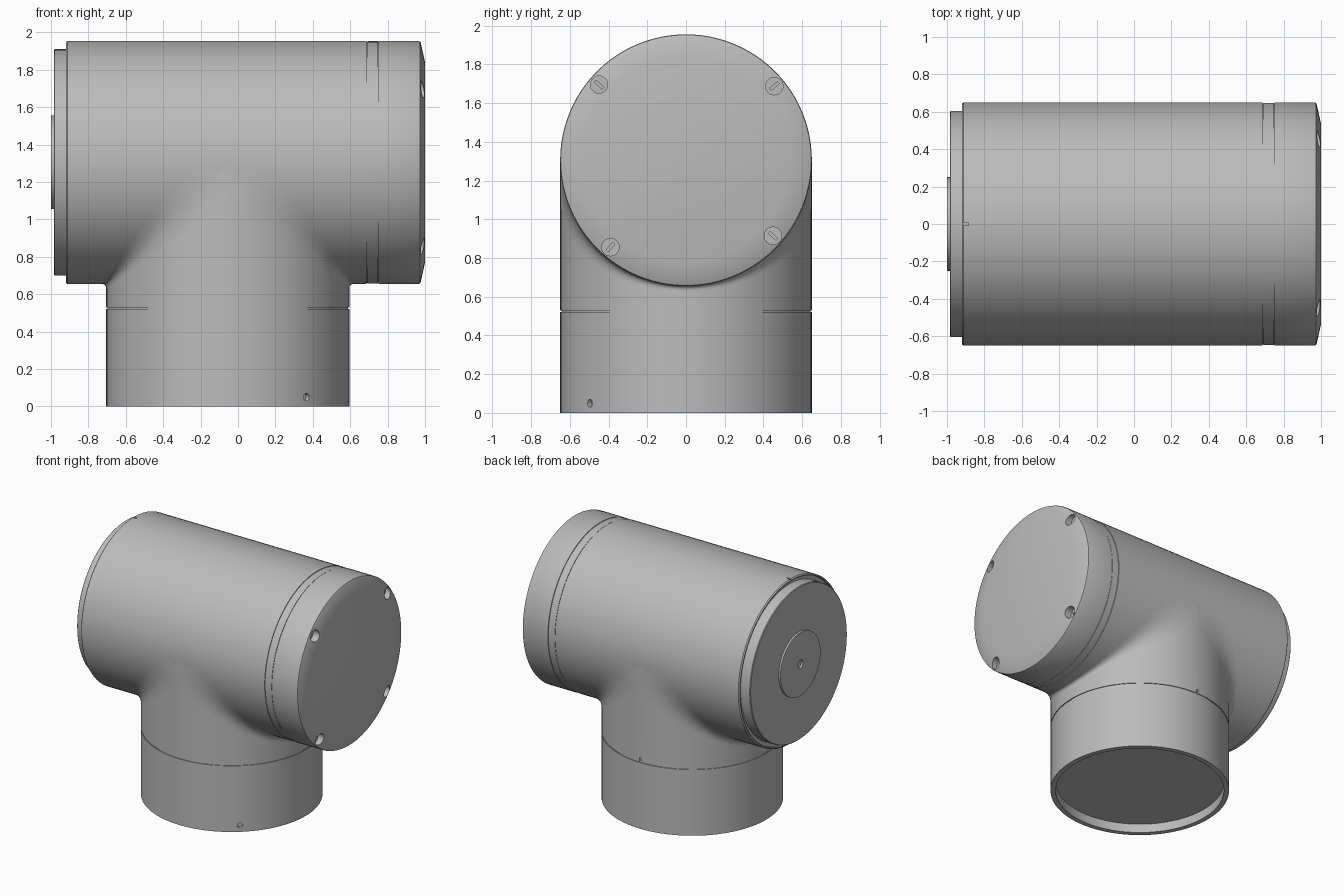
import bpy, bmesh, math
from mathutils import Vector

cube = bpy.data.objects.get("Cube")
if cube:
    bpy.data.objects.remove(cube)

R = 0.65        # radius of both pipes
CX = -0.055     # axis of the upright pipe
CZ = 1.305      # axis of the level pipe
SEG = 96

grey = bpy.data.materials.new("plain grey")
grey.use_nodes = True
COLOUR = (0.5, 0.5, 0.5, 1)
grey.diffuse_color = COLOUR
grey.node_tree.nodes["Principled BSDF"].inputs["Base Color"].default_value = COLOUR


def make_object(name, bm):
    bmesh.ops.recalc_face_normals(bm, faces=bm.faces)
    mesh = bpy.data.meshes.new(name)
    bm.to_mesh(mesh)
    bm.free()
    mesh.materials.append(grey)
    obj = bpy.data.objects.new(name, mesh)
    bpy.context.collection.objects.link(obj)
    return obj


def lathe(name, profile, level):
    """Turn (radius, distance along axis) points about x if level, else z."""
    bm = bmesh.new()
    rings = []
    for r, h in profile:
        ring = []
        for i in range(SEG if r else 1):
            a = math.tau * i / SEG
            u, v = r * math.cos(a), r * math.sin(a)
            ring.append(bm.verts.new((h, u, CZ + v) if level else (CX + u, v, h)))
        rings.append(ring)
    for lo, hi in zip(rings, rings[1:]):
        for i in range(SEG):
            j = (i + 1) % SEG
            if len(lo) == 1:
                bm.faces.new((lo[0], hi[j], hi[i]))
            elif len(hi) == 1:
                bm.faces.new((lo[i], lo[j], hi[0]))
            else:
                bm.faces.new((lo[i], lo[j], hi[j], hi[i]))
    return make_object(name, bm)


def rod(location, direction, radius, depth):
    bpy.ops.mesh.primitive_cylinder_add(vertices=24, radius=radius, depth=depth, location=location)
    obj = bpy.context.object
    obj.rotation_euler = Vector(direction).to_track_quat('Z', 'Y').to_euler()
    return obj


def box(location, size, turn=0):
    bpy.ops.mesh.primitive_cube_add(size=1, location=location, rotation=(turn, 0, 0))
    obj = bpy.context.object
    obj.scale = size
    return obj


def cut(target, cutter):
    cutter.hide_render = True
    mod = target.modifiers.new("cut", 'BOOLEAN')
    mod.operation = 'DIFFERENCE'
    mod.solver = 'EXACT'
    mod.object = cutter
    bpy.context.view_layer.objects.active = target
    bpy.ops.object.modifier_apply(modifier=mod.name)
    bpy.data.objects.remove(cutter)


# Upright pipe: recessed foot, seam groove, neck running into the level pipe
upright = lathe("upright_pipe", [
    (0, 0.07), (0.612, 0.07), (0.612, 0), (R, 0), (R, 0.522), (R - 0.006, 0.522),
    (R - 0.006, 0.53), (R, 0.53), (R, 1.3), (0, 1.3)], False)

# Level pipe with a softened left edge
body = lathe("level_pipe", [
    (0, -0.9), (0.635, -0.9), (0.635, -0.92), (0.642, -0.92), (R, -0.912),
    (R, 0.688), (R - 0.006, 0.688), (R - 0.006, 0.692), (0, 0.692)], True)

# Collar between the pipe and the cap
lathe("collar_ring", [
    (0, 0.692), (R - 0.002, 0.692), (R - 0.002, 0.748), (R - 0.007, 0.748),
    (R - 0.007, 0.752), (0, 0.752)], True)

# Cap with a broad sloping rim
cap = lathe("end_cap", [
    (0, 0.752), (R, 0.752), (R, 0.966), (0.647, 0.973), (0.64, 0.977),
    (0.535, 1.0), (0, 1.0)], True)

# Left end plate and its hub with a centre hole
lathe("end_plate", [(0, -0.89), (0.605, -0.89), (0.605, -0.98), (0.6, -0.985), (0, -0.985)], True)
lathe("hub_disc", [(0, -0.96), (0.25, -0.96), (0.25, -1.0), (0.032, -1.0),
                   (0.032, -0.97), (0, -0.97)], True)

# Blend between the pipes: curved strips that widen toward the front and back
bm = bmesh.new()
ROWS, STEPS = 32, 8
for sx in (-1, 1):
    grid = []
    for k in range(2 * ROWS + 1):
        a = math.pi * k / (2 * ROWS)
        s = math.sin(a)
        near, far = R * s, 0.21 + 0.465 * s
        row = []
        for n in range(STEPS + 1):
            t = n / STEPS
            x = near + (far - near) * (1 - t) ** 2
            z = near + (far - near) * t ** 2
            row.append(bm.verts.new((CX + sx * x, R * math.cos(a), CZ - z)))
        grid.append(row)
    for p, q in zip(grid, grid[1:]):
        for n in range(STEPS):
            face = bm.faces.new((p[n], p[n + 1], q[n + 1], q[n]))
blend = make_object("pipe_blend", bm)
# Outward means away from the crossing of the axes
centre = Vector((CX, 0, CZ))
for poly in blend.data.polygons:
    if poly.normal.dot(poly.center - centre) < 0:
        poly.flip()

# Screw holes with slots in the cap rim
for deg in (40, 139, 229, 319):
    a = math.radians(deg)
    y, z = 0.595 * math.cos(a), CZ + 0.595 * math.sin(a)
    cut(cap, rod((1.0, y, z), (1, 0, 0), 0.045, 0.12))
    cut(cap, box((0.935, y, z), (0.04, 0.055, 0.014), a))

# Small drain hole in the foot
side = Vector((0.42, -0.495, 0)).normalized()
cut(upright, rod(Vector((CX, 0, 0.05)) + side * R, side, 0.02, 0.05))

# Alignment notches at the back of the neck and on top of the left edge
cut(upright, box((CX, R, 0.545), (0.014, 0.02, 0.034)))
cut(body, box((-0.905, 0, CZ + R), (0.04, 0.014, 0.02)))

# Smooth curved walls, crisp edges
bpy.ops.object.select_all(action='DESELECT')
for obj in bpy.context.collection.objects:
    if obj.type == 'MESH' and grey.name in obj.data.materials:
        obj.select_set(True)
        bpy.context.view_layer.objects.active = obj
bpy.ops.object.shade_smooth_by_angle(angle=math.radians(30))
